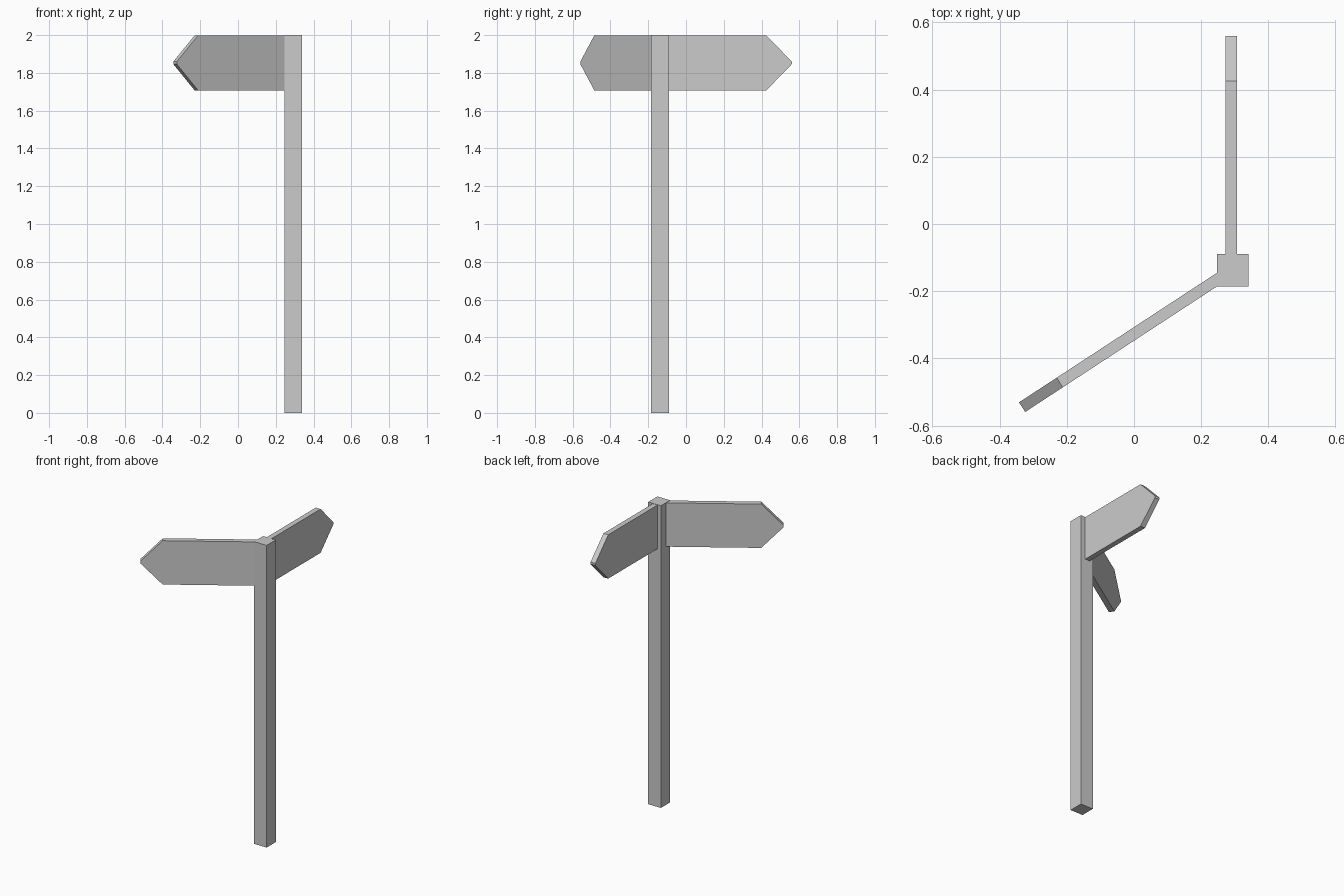
import bpy, bmesh, math
from mathutils import Matrix, Vector

if "Cube" in bpy.data.objects:
    bpy.data.objects.remove(bpy.data.objects["Cube"])


def make_object(name, bm):
    bmesh.ops.recalc_face_normals(bm, faces=bm.faces)
    mesh = bpy.data.meshes.new(name)
    bm.to_mesh(mesh)
    bm.free()
    obj = bpy.data.objects.new(name, mesh)
    bpy.context.collection.objects.link(obj)
    return obj


def box(name, lo, hi):
    lo, hi = Vector(lo), Vector(hi)
    bm = bmesh.new()
    bmesh.ops.create_cube(bm, size=1, matrix=Matrix.Translation((lo + hi) / 2)
                          @ Matrix.Diagonal((*(hi - lo), 1)))
    return make_object(name, bm)


def arrow_board(name, tip, angle, length, thickness, point=0.134):
    """Pointed board whose blunt tip is at tip, pointing along angle."""
    bottom, middle, top, blunt = 1.708, 1.853, 1.998, 0.007
    profile = [(-length, bottom), (-point, bottom), (0, middle - blunt),
               (0, middle + blunt), (-point, top), (-length, top)]
    bm = bmesh.new()
    face = bm.faces.new([bm.verts.new((x, -thickness / 2, z)) for x, z in profile])
    side = bmesh.ops.extrude_face_region(bm, geom=[face])["geom"]
    bmesh.ops.translate(bm, vec=(0, thickness, 0),
                        verts=[g for g in side if isinstance(g, bmesh.types.BMVert)])
    bm.transform(Matrix.Translation((*tip, 0)) @ Matrix.Rotation(angle, 4, 'Z'))
    return make_object(name, bm)


# Square post
box("post", (0.247, -0.186, 0), (0.34, -0.09, 2))

# Two direction boards, rooted inside the post
arrow_board("back_board", (0.289, 0.56), math.radians(90), 0.67, 0.035)
arrow_board("left_board", (-0.333, -0.545), math.radians(180 + 33.2), 0.72, 0.034)
